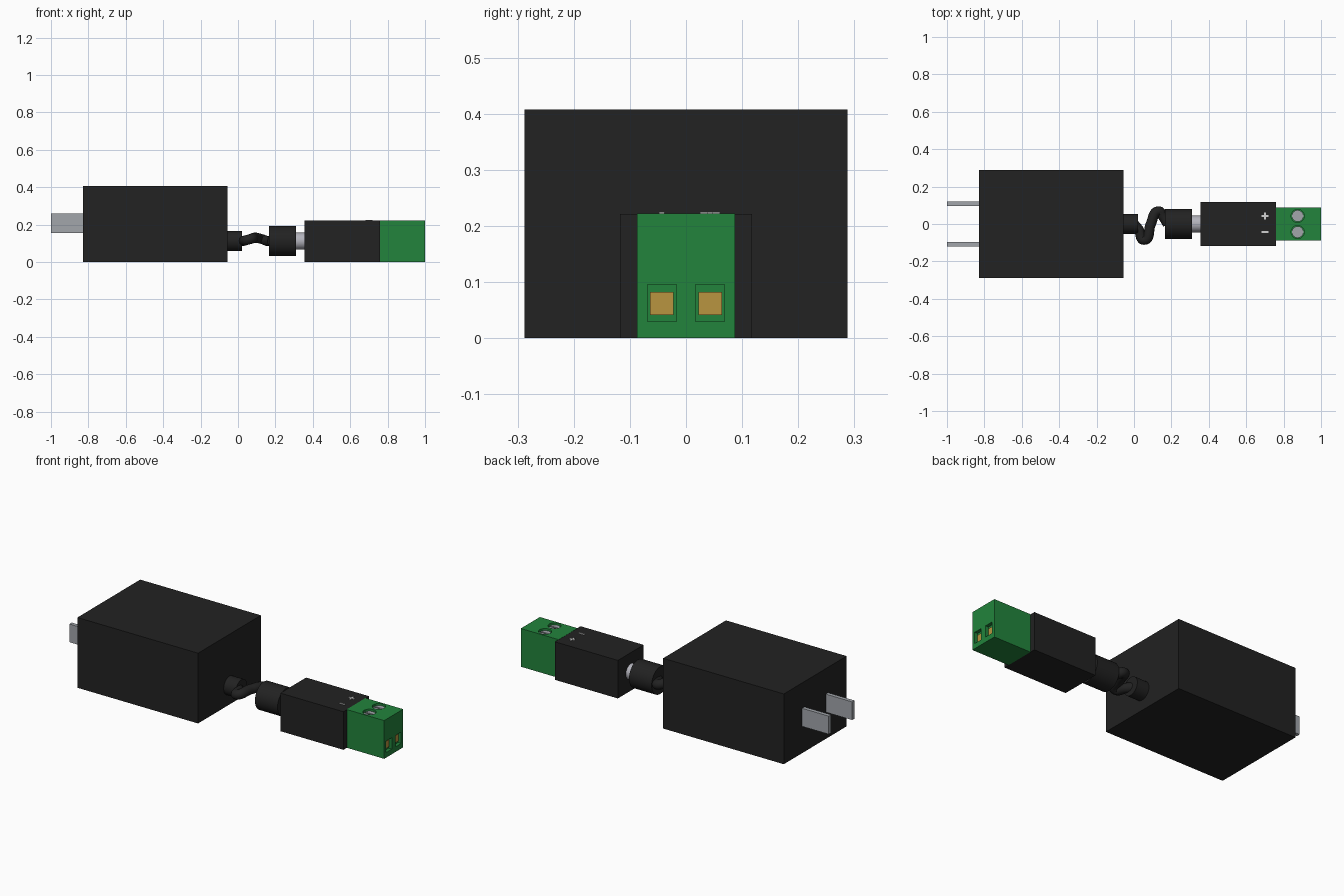
import bpy
import math

cube = bpy.data.objects.get("Cube")
if cube:
    bpy.data.objects.remove(cube, do_unlink=True)


def material(name, color):
    m = bpy.data.materials.new(name)
    m.use_nodes = True
    m.diffuse_color = (*color, 1)
    m.node_tree.nodes["Principled BSDF"].inputs["Base Color"].default_value = (*color, 1)
    return m


BLACK = material("black plastic", (0.016, 0.016, 0.016))
GREEN = material("green plastic", (0.016, 0.23, 0.045))
STEEL = material("steel", (0.36, 0.38, 0.41))
BARREL = material("polished barrel", (0.45, 0.45, 0.5))
GOLD = material("brass contact", (0.48, 0.3, 0.05))
PALE = material("pale marking", (0.65, 0.65, 0.65))


def finish(name, mat):
    ob = bpy.context.object
    ob.name = name
    if mat:
        ob.data.materials.append(mat)
    return ob


def box(name, mat, x, y, z):
    """Box from (min, max) pairs."""
    bpy.ops.mesh.primitive_cube_add(size=1, location=[sum(p) / 2 for p in (x, y, z)])
    bpy.context.object.scale = [p[1] - p[0] for p in (x, y, z)]
    bpy.ops.object.transform_apply(location=False, rotation=False)
    return finish(name, mat)


def rod(name, mat, radius, x, z=0.112):
    """Cylinder lying along x."""
    bpy.ops.mesh.primitive_cylinder_add(
        vertices=32, radius=radius, depth=x[1] - x[0],
        location=(sum(x) / 2, 0, z), rotation=(0, math.pi / 2, 0))
    bpy.ops.object.shade_smooth_by_angle()
    return finish(name, mat)


def disc(name, mat, radius, centre, height):
    """Upright cylinder."""
    bpy.ops.mesh.primitive_cylinder_add(vertices=32, radius=radius, depth=height, location=centre)
    return finish(name, mat)


def cut(target, cutter):
    mod = target.modifiers.new("cut", 'BOOLEAN')
    mod.operation = 'DIFFERENCE'
    mod.solver = 'EXACT'
    mod.object = cutter
    cutter.hide_render = True
    bpy.context.view_layer.objects.active = target
    bpy.ops.object.modifier_apply(modifier=mod.name)
    bpy.data.objects.remove(cutter, do_unlink=True)


# Power adapter with two blades
box("adapter_body", BLACK, (-0.83, -0.055), (-0.288, 0.288), (0, 0.408))
for side, y in (("left", 0.108), ("right", -0.108)):
    box("blade_" + side, STEEL, (-1, -0.825), (y - 0.011, y + 0.011), (0.155, 0.26))

# Strain relief, plug and metal barrel
rod("strain_relief", BLACK, 0.053, (-0.06, 0.022))
rod("plug_grip", BLACK, 0.08, (0.165, 0.31))
rod("plug_barrel", BARREL, 0.045, (0.3, 0.36))

# Winding cable
curve = bpy.data.curves.new("cable", 'CURVE')
curve.dimensions = '3D'
curve.bevel_depth = 0.027
curve.bevel_resolution = 4
curve.use_fill_caps = True
path = [(0.0, 0, 0.112), (0.025, -0.03, 0.113), (0.055, -0.085, 0.12),
        (0.09, 0, 0.13), (0.13, 0.068, 0.122), (0.155, 0.04, 0.113), (0.18, 0, 0.112)]
spline = curve.splines.new('BEZIER')
spline.bezier_points.add(len(path) - 1)
for point, co in zip(spline.bezier_points, path):
    point.co = co
    point.handle_left_type = point.handle_right_type = 'AUTO'
cable = bpy.data.objects.new("cable", curve)
bpy.context.collection.objects.link(cable)
curve.materials.append(BLACK)

# Socket housing and terminal block
box("socket_housing", BLACK, (0.355, 0.76), (-0.118, 0.118), (0, 0.221))
block = box("terminal_block", GREEN, (0.758, 1), (-0.087, 0.087), (0, 0.222))

# Wire openings, contacts and slotted screws
for side, y in (("left", 0.043), ("right", -0.043)):
    cut(block, box("opening_cutter", None, (0.98, 1.1), (y - 0.026, y + 0.026), (0.03, 0.096)))
    box("contact_" + side, GOLD, (0.97, 0.985), (y - 0.021, y + 0.021), (0.041, 0.082))
    cut(block, disc("screw_cutter", None, 0.035, (0.875, y, 0.24), 0.08))
    screw = disc("screw_" + side, STEEL, 0.031, (0.875, y, 0.202), 0.02)
    cut(screw, box("slot_cutter", None, (0.8, 0.95), (y - 0.005, y + 0.005), (0.206, 0.25)))

# Polarity marks
top = (0.22, 0.2245)
for name, y in (("plus_bar", 0.043), ("minus_bar", -0.043)):
    box(name, PALE, (0.682, 0.718), (y - 0.005, y + 0.005), top)
box("plus_cross_bar", PALE, (0.695, 0.705), (0.025, 0.061), top)
